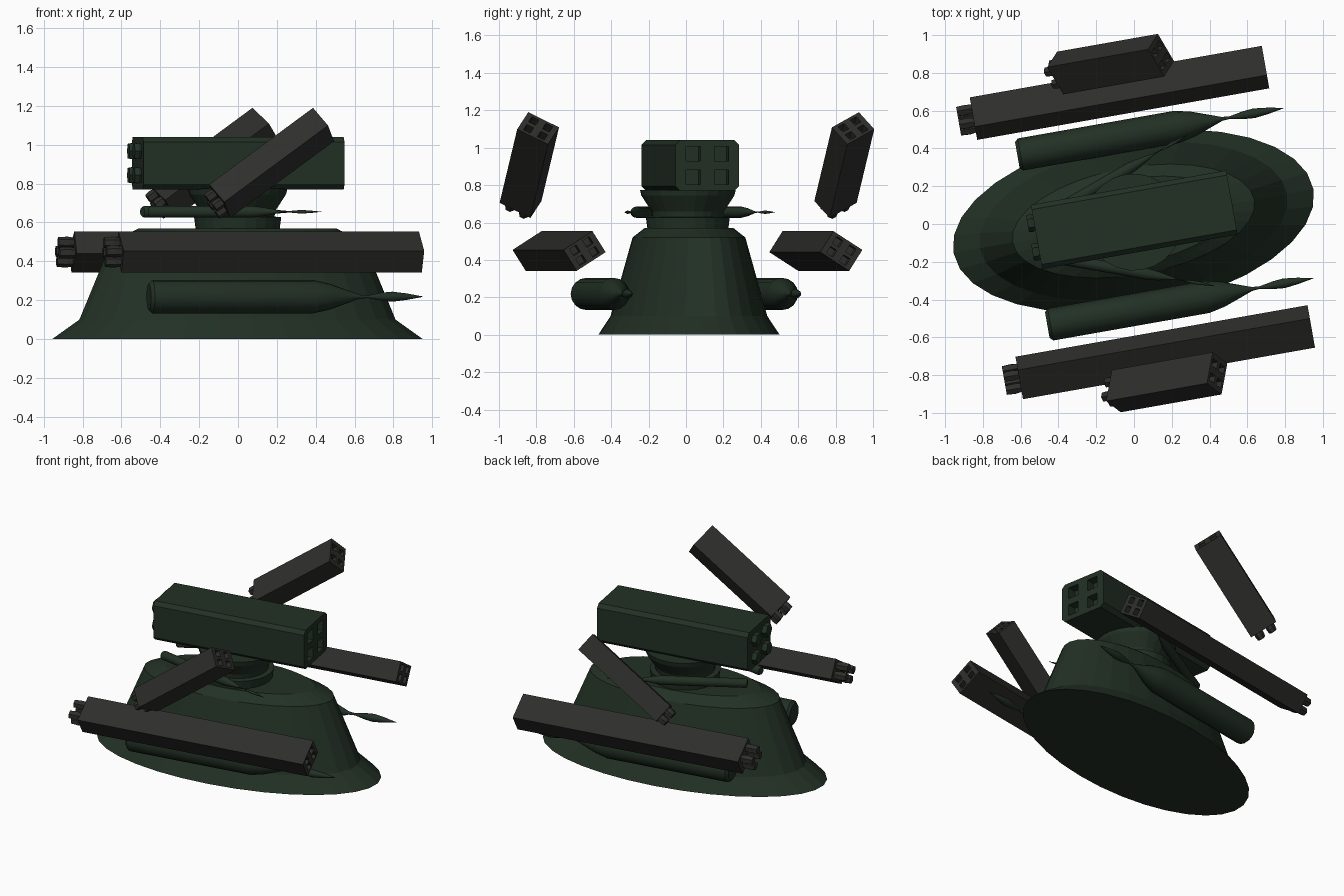
import bpy, bmesh
from math import radians, cos, sin, pi
from mathutils import Matrix

if "Cube" in bpy.data.objects:
    bpy.data.objects.remove(bpy.data.objects["Cube"])

YAW = Matrix.Rotation(radians(10), 4, 'Z')   # whole model is turned 10 degrees
MID = 0.01                                   # mirror line, in the turned frame


def material(name, rgb):
    m = bpy.data.materials.new(name)
    m.diffuse_color = (*rgb, 1)
    m.use_nodes = True
    m.node_tree.nodes["Principled BSDF"].inputs["Base Color"].default_value = m.diffuse_color
    return m


GREEN = material("dark_green", (0.016, 0.030, 0.018))
GREY = material("dark_grey", (0.027, 0.028, 0.025))


def finish(bm, name, mat, matrix, smooth=False):
    bmesh.ops.recalc_face_normals(bm, faces=bm.faces)
    me = bpy.data.meshes.new(name)
    bm.to_mesh(me)
    bm.free()
    me.materials.append(mat)
    ob = bpy.data.objects.new(name, me)
    ob.matrix_world = YAW @ matrix
    bpy.context.collection.objects.link(ob)
    if smooth:
        bpy.ops.object.select_all(action='DESELECT')
        ob.select_set(True)
        bpy.context.view_layer.objects.active = ob
        bpy.ops.object.shade_smooth_by_angle(angle=radians(35))
    return ob


def loft(bm, rings):
    """Bridge equal-length point rings and cap both ends."""
    vs = [[bm.verts.new(p) for p in r] for r in rings]
    n = len(vs[0])
    for a, b in zip(vs, vs[1:]):
        for i in range(n):
            j = (i + 1) % n
            bm.faces.new((a[i], a[j], b[j], b[i]))
    bm.faces.new(vs[0])
    bm.faces.new(vs[-1])


def stack(name, profile, sides, matrix):
    """Elliptical rings (a, b, z) stacked upward."""
    bm = bmesh.new()
    loft(bm, [[(a * cos(2 * pi * i / sides), b * sin(2 * pi * i / sides), z)
               for i in range(sides)] for a, b, z in profile])
    return finish(bm, name, GREEN, matrix)


def spindle(bm, profile, sides, y=0, z=0):
    """Revolve (x, radius) pairs about an axis parallel to x."""
    loft(bm, [[(x, y + r * cos(2 * pi * i / sides), z + r * sin(2 * pi * i / sides))
               for i in range(sides)] for x, r in profile])


def launcher(name, mat, matrix, length, w, h, win, gap, nozzle_r, nozzle_len, chamfer=0):
    """Box along x with four recessed tubes in front and four nozzles behind."""
    bm = bmesh.new()
    x0, x1 = -length / 2, length / 2
    gy, gz = gap
    ys = [-w / 2, -gy - win / 2, -gy + win / 2, gy - win / 2, gy + win / 2, w / 2]
    zs = [-h / 2, -gz - win / 2, -gz + win / 2, gz - win / 2, gz + win / 2, h / 2]
    g = [[bm.verts.new((x1, y, z)) for z in zs] for y in ys]
    cells = {(i, j): bm.faces.new((g[i][j], g[i + 1][j], g[i + 1][j + 1], g[i][j + 1]))
             for i in range(5) for j in range(5)}
    back = [bm.verts.new((x0, y, z)) for y, z in
            ((ys[0], zs[0]), (ys[5], zs[0]), (ys[5], zs[5]), (ys[0], zs[5]))]
    bm.faces.new(back)
    rims = [[g[i][0] for i in range(6)], g[5],
            [g[i][5] for i in range(5, -1, -1)], g[0][::-1]]
    for k, rim in enumerate(rims):
        bm.faces.new(rim + [back[(k + 1) % 4], back[k]])
    bmesh.ops.recalc_face_normals(bm, faces=bm.faces)
    wells = [cells[i, j] for i in (1, 3) for j in (1, 3)]
    for f in wells:
        r = bmesh.ops.extrude_discrete_faces(bm, faces=[f])['faces'][0]
        bmesh.ops.translate(bm, verts=r.verts, vec=(-0.06, 0, 0))
    if chamfer:
        edges = [e for e in bm.edges
                 if abs(e.verts[0].co.x - e.verts[1].co.x) > length * 0.9]
        bmesh.ops.bevel(bm, geom=edges, offset=chamfer, segments=1, affect='EDGES')
    for sy in (-1, 1):
        for sz in (-1, 1):
            spindle(bm, [(x0 + 0.01, nozzle_r * 0.8), (x0 - nozzle_len * 0.4, nozzle_r),
                         (x0 - nozzle_len, nozzle_r * 0.9)], 6, sy * gy, sz * gz)
    finish(bm, name, mat, matrix)


# Hull and rotating neck
stack("hull", [(0.968, 0.462, 0), (0.826, 0.40, 0.10), (0.65, 0.284, 0.52),
               (0.54, 0.24, 0.557), (0.515, 0.224, 0.57)], 32,
      Matrix.Translation((0, 0.016, 0)))
stack("neck", [(r, r, z) for r, z in ((0.215, 0.55), (0.225, 0.627), (0.19, 0.63),
                                      (0.195, 0.66), (0.25, 0.745), (0.257, 0.775))], 24,
      Matrix.Translation((0.0, 0.01, 0)))

# Main launcher on top
launcher("main_launcher", GREEN, Matrix.Translation((0.005, 0.022, 0.905)),
         1.05, 0.345, 0.27, 0.078, (0.077, 0.062), 0.048, 0.035, 0.025)

# Side launchers and pods, mirrored left and right
POD = [(0, 0.8), (0.012, 1), (0.6, 1), (0.66, 0.78), (0.72, 0.42), (0.77, 0.12),
       (0.80, 0.08), (0.85, 0.24), (0.89, 0.30), (0.94, 0.2), (1, 0.02)]
for side, s in (("left", 1), ("right", -1)):
    roll = radians(32.5) * s
    low = (Matrix.Translation((0.045, s * 0.697, 0.4475))
           @ Matrix.Rotation(-roll, 4, 'X'))
    launcher(side + "_long_launcher", GREY, low, 1.57, 0.186, 0.133,
             0.042, (0.042, 0.031), 0.031, 0.08)
    high = (Matrix.Translation((0.025, s * 0.855, 0.907))
            @ Matrix.Rotation(radians(-36), 4, 'Y') @ Matrix.Rotation(roll, 4, 'X'))
    launcher(side + "_raised_launcher", GREY, high, 0.67, 0.186, 0.133,
             0.042, (0.042, 0.031), 0.03, 0.05)

    bm = bmesh.new()
    spindle(bm, [(-0.545 + 1.43 * t, 0.086 * r) for t, r in POD], 16)
    finish(bm, side + "_large_pod", GREEN,
           Matrix.Translation((0, MID + s * 0.457, 0.218)), True)

    bm = bmesh.new()
    spindle(bm, [(0.9 * t, 0.03 * r) for t, r in POD], 16)
    finish(bm, side + "_small_pod", GREEN,
           Matrix.Translation((-0.48, MID + s * 0.10, 0.655))
           @ Matrix.Rotation(radians(20) * s, 4, 'Z'), True)
